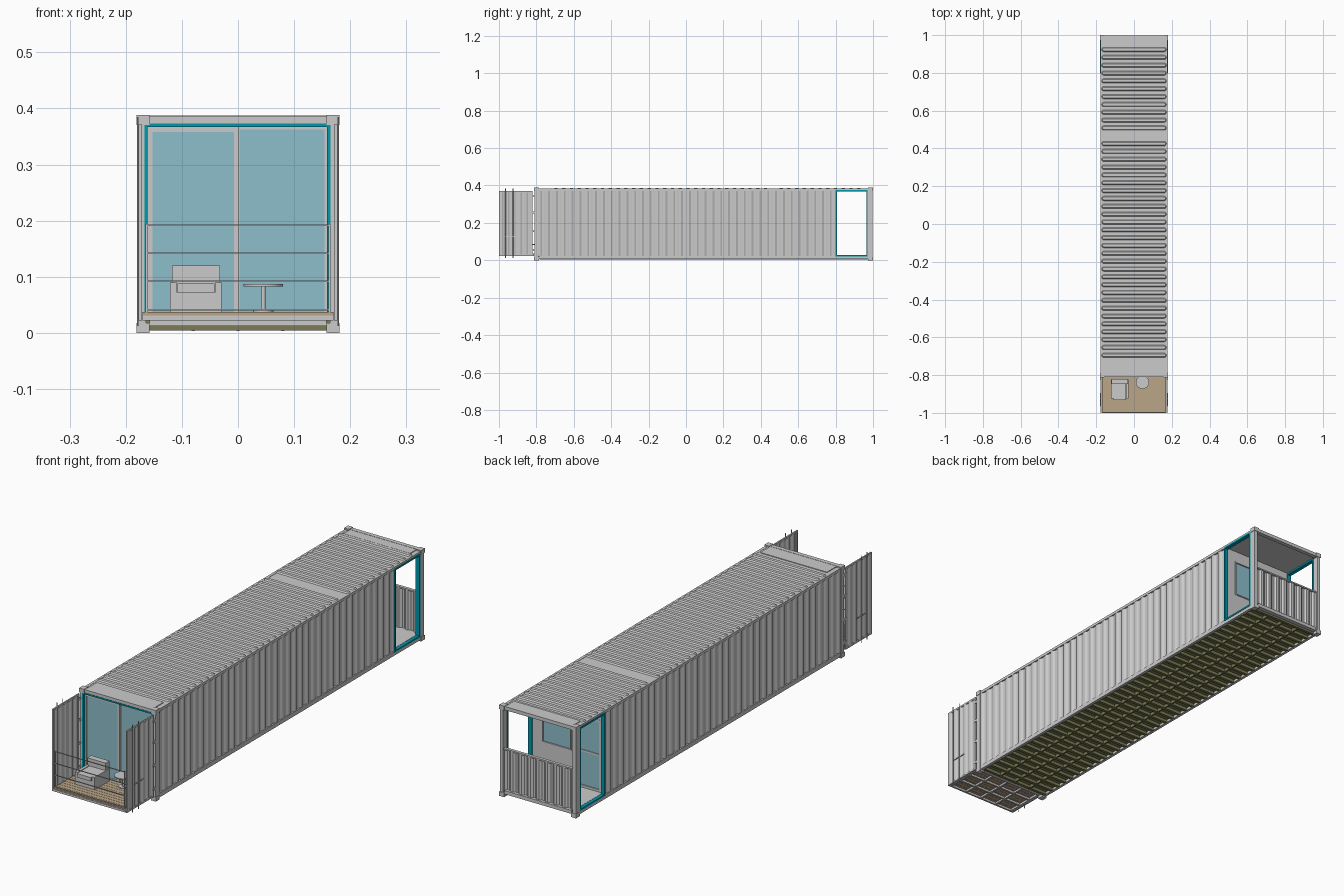
import bpy, bmesh, math
from mathutils import Vector

if "Cube" in bpy.data.objects:
    bpy.data.objects.remove(bpy.data.objects["Cube"])


def mat(name, *c):
    m = bpy.data.materials.new(name)
    m.diffuse_color = c
    m.use_nodes = True
    m.node_tree.nodes["Principled BSDF"].inputs["Base Color"].default_value = m.diffuse_color
    return m


TEAL = mat("teal_paint", 0.0, 0.32, 0.42, 1)
GLASS = mat("blue_glass", 0.27, 0.52, 0.6, 0.7)
WOOD = mat("deck_wood", 0.5, 0.38, 0.25, 1)
OLIVE = mat("olive_underbody", 0.2, 0.2, 0.09, 1)


def finish(name, bm, m=None):
    bmesh.ops.recalc_face_normals(bm, faces=bm.faces)
    me = bpy.data.meshes.new(name)
    bm.to_mesh(me)
    bm.free()
    ob = bpy.data.objects.new(name, me)
    bpy.context.collection.objects.link(ob)
    if m:
        me.materials.append(m)
    return ob


def boxes(name, items, m=None):
    """One object from (x0, x1, y0, y1, z0, z1) boxes."""
    bm = bmesh.new()
    for x0, x1, y0, y1, z0, z1 in items:
        vs = bmesh.ops.create_cube(bm, size=1)["verts"]
        for v in vs:
            v.co = Vector(((x0 + x1) / 2 + v.co.x * (x1 - x0),
                           (y0 + y1) / 2 + v.co.y * (y1 - y0),
                           (z0 + z1) / 2 + v.co.z * (z1 - z0)))
    return finish(name, bm, m)


def both(items):
    """Items plus their mirror image across x = 0."""
    return items + [(-b[1], -b[0]) + tuple(b[2:]) for b in items]


def frame(a0, a1, z0, z1, w, d0, d1, axis="y"):
    """Four bars around a rectangle; d0..d1 is the depth along axis."""
    bars = [(a0, a0 + w, z0, z1), (a1 - w, a1, z0, z1),
            (a0 + w, a1 - w, z0, z0 + w), (a0 + w, a1 - w, z1 - w, z1)]
    if axis == "y":
        return [(p, q, d0, d1, r, s) for p, q, r, s in bars]
    return [(d0, d1, p, q, r, s) for p, q, r, s in bars]


def corrugated(name, t0, t1, n, outer, inner, z0, z1, axis):
    """Upright trapezoid-wave sheet running along an axis."""
    bm = bmesh.new()
    p = (t1 - t0) / n
    pts = []
    for i in range(n):
        for f, o in ((0, outer), (0.27, outer), (0.5, inner), (0.76, inner)):
            pts.append((t0 + (i + f) * p, o))
    pts.append((t1, outer))
    rows = []
    for t, o in pts:
        x, y = (o, t) if axis == "y" else (t, o)
        rows.append((bm.verts.new((x, y, z0)), bm.verts.new((x, y, z1))))
    for a, b in zip(rows, rows[1:]):
        bm.faces.new((a[0], b[0], b[1], a[1]))
    ob = finish(name, bm)
    s = ob.modifiers.new("sheet", "SOLIDIFY")
    s.thickness = 0.001
    s.offset = 0
    return ob


def cylinders(name, items, seg=12):
    """One object from upright cylinders (x, y, z0, z1, radius)."""
    bm = bmesh.new()
    for x, y, z0, z1, r in items:
        vs = bmesh.ops.create_cone(bm, cap_ends=True, segments=seg, radius1=r,
                                   radius2=r, depth=z1 - z0)["verts"]
        bmesh.ops.translate(bm, verts=vs, vec=(x, y, (z0 + z1) / 2))
    ob = finish(name, bm)
    bpy.context.view_layer.objects.active = ob
    ob.select_set(True)
    bpy.ops.object.shade_smooth_by_angle()
    ob.select_set(False)
    return ob


F, B, W, H = -0.812, 1.0, 0.181, 0.388    # container front, back, half width, height

# corner castings, posts and rails
boxes("corner_castings", both([(W - 0.023, W, y, y + 0.026, z, z + 0.018)
                               for y in (F, B - 0.026) for z in (0, H - 0.018)]))
boxes("corner_posts", both([(0.164, 0.179, F + 0.002, F + 0.024, 0.018, 0.37),
                            (0.164, 0.179, B - 0.03, B - 0.002, 0.018, 0.37)]))
boxes("side_rails", both([(0.166, 0.178, F + 0.026, B - 0.026, 0.006, 0.024),
                          (0.166, 0.178, F + 0.026, B - 0.026, 0.371, 0.383)]))
boxes("end_rails", [(-0.158, 0.158, y, y + 0.018, z, z + 0.015)
                    for y in (F + 0.003, B - 0.021) for z in (0.012, 0.371)])

# corrugated long walls
for s, side in ((1, "right"), (-1, "left")):
    corrugated(side + "_wall", F + 0.022, 0.8, 38, s * 0.1765, s * 0.171, 0.022, 0.373, "y")

# roof sheet with rounded pressed ribs
boxes("roof_sheet", [(-0.176, 0.176, F + 0.004, B - 0.004, 0.378, 0.382)])
boxes("roof_end_plates", [(-0.157, 0.157, F + 0.003, -0.725, 0.382, 0.385),
                          (-0.157, 0.157, 0.935, B - 0.003, 0.382, 0.385)])
bm = bmesh.new()
for i in range(40):
    y = -0.695 + i * 0.0415
    if i == 28:                            # plain seam between roof panels
        continue
    rings = []
    for z, r in ((0.382, 0.012), (0.387, 0.007)):
        ring = []
        for k in range(10):
            a = math.radians(-90 + 45 * (k if k < 5 else k - 1))
            sx = 0.161 if k < 5 else -0.161
            ring.append(bm.verts.new((sx + r * math.cos(a), y + r * math.sin(a), z)))
        rings.append(ring)
    bm.faces.new(rings[0])
    bm.faces.new(rings[1])
    for k in range(10):
        j = (k + 1) % 10
        bm.faces.new((rings[0][k], rings[0][j], rings[1][j], rings[1][k]))
finish("roof_ribs", bm)

# floor and olive underbody
boxes("floor", [(-0.166, 0.166, F + 0.02, B - 0.02, 0.022, 0.028)])
boxes("underbody_panel", [(-0.166, 0.166, F + 0.02, B - 0.02, 0.017, 0.022)], OLIVE)
boxes("cross_members", [(-0.166, 0.166, F + 0.03 + i * 0.0437, F + 0.042 + i * 0.0437, 0.004, 0.017)
                        for i in range(41)], OLIVE)
boxes("underbody_runners", [(x - 0.003, x + 0.003, F + 0.03, B - 0.03, 0.003, 0.017)
                            for x in (-0.08, 0, 0.08)], OLIVE)

# front sliding glass doors in a teal frame
boxes("front_teal_frame", frame(-0.167, 0.165, 0.022, 0.373, 0.006, F + 0.001, F + 0.028), TEAL)
boxes("sliding_door_frames", frame(-0.161, 0.002, 0.028, 0.367, 0.009, -0.802, -0.796)
      + frame(-0.002, 0.159, 0.028, 0.367, 0.005, -0.795, -0.789))
boxes("sliding_door_glass", [(-0.152, -0.007, -0.800, -0.798, 0.037, 0.358),
                             (0.003, 0.154, -0.793, -0.791, 0.033, 0.362)], GLASS)

# rear porch: side openings, half wall and partition
side = frame(0.799, 0.971, 0.02, 0.375, 0.007, 0.163, 0.18, "x")
boxes("porch_teal_frames", both(side), TEAL)
corrugated("porch_half_wall", -0.164, 0.164, 8, 0.99, 0.983, 0.026, 0.2, "x")
boxes("half_wall_cap", [(-0.165, 0.165, 0.98, 0.993, 0.198, 0.204)])
boxes("partition_wall", [(-0.17, -0.16, 0.79, 0.8, 0.028, 0.378),
                         (-0.045, -0.02, 0.79, 0.8, 0.028, 0.378),
                         (0.12, 0.17, 0.79, 0.8, 0.028, 0.378),
                         (-0.16, -0.045, 0.79, 0.8, 0.335, 0.378),
                         (-0.02, 0.12, 0.79, 0.8, 0.33, 0.378),
                         (-0.02, 0.12, 0.79, 0.8, 0.028, 0.17)])
boxes("porch_window_frame", frame(-0.02, 0.12, 0.17, 0.33, 0.005, 0.789, 0.803))
boxes("porch_window_glass", [(-0.015, 0.115, 0.795, 0.797, 0.175, 0.325)], GLASS)
boxes("porch_door_frame", frame(-0.16, -0.045, 0.028, 0.335, 0.01, 0.79, 0.801)
      + [(-0.15, -0.055, 0.792, 0.8, 0.18, 0.188)])
boxes("porch_door_glass", [(-0.15, -0.055, 0.795, 0.797, 0.038, 0.325)], GLASS)

# open cargo doors with lock rods and hinges
for s, side in ((1, "right"), (-1, "left")):
    corrugated(side + "_cargo_door", -0.992, -0.829, 5, s * 0.177, s * 0.173, 0.028, 0.366, "y")
boxes("cargo_door_edges", both(frame(-1.0, -0.822, 0.022, 0.371, 0.008, 0.171, 0.177, "x")))
cylinders("lock_rods", [(s * 0.1785, y, 0.012, 0.385, 0.0015)
                        for s in (1, -1) for y in (-0.965, -0.925)], 8)
boxes("lock_handles", both([(0.177, 0.18, -0.965, -0.895, 0.125, 0.129)]))
boxes("door_hinges", both([(0.173, 0.179, -0.826, F + 0.006, z, z + 0.01)
                           for z in (0.05, 0.15, 0.25, 0.34)]))

# front deck with planks, frame and railing
boxes("deck_planks", [(-0.17, 0.17, -0.998 + i * 0.0186, -0.9805 + i * 0.0186, 0.031, 0.037)
                      for i in range(10)], WOOD)
boxes("deck_frame", both([(0.16, 0.17, -1.0, F, 0.022, 0.031)])
      + [(-0.16, 0.16, y, y + 0.008, 0.022, 0.031) for y in (-1.0, -0.94, -0.88, -0.82)]
      + [(x - 0.004, x + 0.004, -0.992, -0.82, 0.023, 0.031) for x in (-0.08, 0, 0.08)])
boxes("deck_railing", both([(0.161, 0.165, -0.999, -0.995, 0.037, 0.194)])
      + [(-0.161, 0.161, -0.9985, -0.9955, z - 0.0015, z + 0.0015)
         for z in (0.041, 0.092, 0.142, 0.192)])

# armchair
boxes("armchair_base", [(-0.109, -0.041, -0.925, -0.835, 0.037, 0.072)])
boxes("armchair_arms", [(-0.121, -0.109, -0.925, -0.822, 0.037, 0.09),
                        (-0.041, -0.029, -0.925, -0.822, 0.037, 0.09)])
boxes("armchair_cushion", [(-0.108, -0.042, -0.931, -0.845, 0.072, 0.088)])
back = boxes("armchair_back", [(-0.118, -0.032, -0.846, -0.82, 0.072, 0.12)])

# round side table
cylinders("side_table", [(0.045, -0.838, 0.083, 0.087, 0.035),
                         (0.045, -0.838, 0.04, 0.083, 0.004),
                         (0.045, -0.838, 0.037, 0.04, 0.018)], 24)
